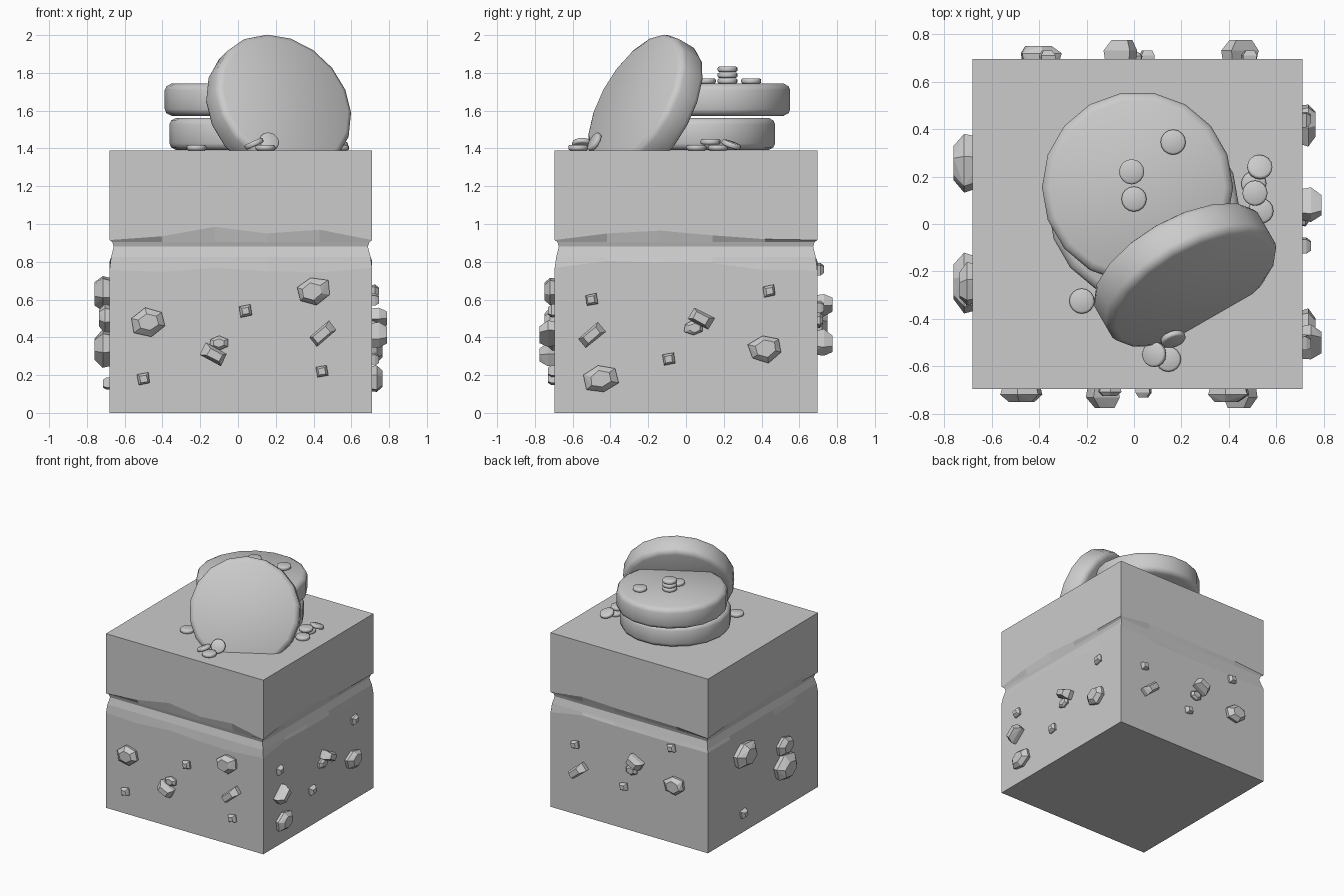
import bpy, bmesh, random
from math import cos, sin, pi, radians
from mathutils import Matrix, Vector

if "Cube" in bpy.data.objects:
    bpy.data.objects.remove(bpy.data.objects["Cube"])

random.seed(4)
CX, HALF, TOP = 0.015, 0.695, 1.39
UP = Vector((0, 0, 1))


def finish(name, bm, smooth=None):
    bmesh.ops.recalc_face_normals(bm, faces=bm.faces)
    me = bpy.data.meshes.new(name)
    bm.to_mesh(me)
    bm.free()
    ob = bpy.data.objects.new(name, me)
    bpy.context.collection.objects.link(ob)
    if smooth:
        bpy.ops.object.select_all(action='DESELECT')
        ob.select_set(True)
        bpy.context.view_layer.objects.active = ob
        bpy.ops.object.shade_smooth_by_angle(angle=radians(smooth))
    return ob


def bridge(bm, a, b):
    for k in range(len(a)):
        j = (k + 1) % len(a)
        bm.faces.new((a[k], a[j], b[j], b[k]))


# four side frames: u to the viewer's right, n outward
SIDES = {}
for i, side in enumerate(("front", "right", "back", "left")):
    t = i * pi / 2
    SIDES[side] = (Vector((cos(t), sin(t), 0)), Vector((sin(t), -cos(t), 0)))

# block: one loft with a shallow ragged groove all round
PEAKS = {"front": (.935, .985, .95, .97), "right": (.95, .965, .94, .92)}
cols = []
for side, (u, n) in SIDES.items():
    peaks = PEAKS.get(side) or [random.uniform(.93, .97) for _ in range(4)]
    for k, zt in enumerate((.915, *peaks)):
        p = u * HALF * (k * .4 - 1) + n * HALF + Vector((CX, 0, 0))
        inward = u - n if k == 0 else -n
        low = random.uniform(.74, .81)
        cols.append([p + inward * d + UP * z for d, z in (
            (0, 0), (0, low), (.008, .825), (.022, .88), (.014, .905), (0, zt), (0, TOP))])
bm = bmesh.new()
rings = [[bm.verts.new(v) for v in ring] for ring in zip(*cols)]
for a, b in zip(rings, rings[1:]):
    bridge(bm, a, b)
bm.faces.new(rings[0])
bm.faces.new(rings[-1])
finish("layered_block", bm)

# stone kinds: width, height, depth out, tilt, corners
KINDS = {
    "boulder": (.19, .15, .055, 12, 6),
    "slab": (.2, .095, .08, 40, 4),
    "wedge": (.175, .1, .08, -28, 4),
    "pebble": (.11, .08, .03, 0, 6),
    "chip": (.085, .08, .036, 10, 4),
    "rock": (.26, .2, .08, 15, 6),
}


def stone(name, side, kind, a, z):
    """Faceted stone half buried in a side."""
    u, n = SIDES[side]
    w, h, out, ang, sides = KINDS[kind]
    origin = u * a + n * HALF + UP * z + Vector((CX if n.x else 0, 0, 0))
    r = radians(ang)
    shift = random.uniform(-.1, .1)
    bm = bmesh.new()
    for d, s in ((-.05, .8), (out * .45, 1), (out, .6)):
        for k in range(sides):
            t = 2 * pi * (k + .5) / sides
            q = s * random.uniform(.93, 1.07)
            x = w / 2 * (cos(t) * q + (shift if d == out else 0))
            y = h / 2 * sin(t) * q
            bm.verts.new(origin + u * (x * cos(r) - y * sin(r))
                         + UP * (x * sin(r) + y * cos(r)) + n * d)
    bmesh.ops.convex_hull(bm, input=bm.verts)
    finish(name, bm)


# stones on each side, by kind: centres (u, z)
def scatter(side, **groups):
    for kind, spots in groups.items():
        for i, (a, z) in enumerate(spots):
            stone(f"{side}_{kind}_{i + 1}", side, kind, a, z)


scatter("front", boulder=[(-.475, .48), (.4, .645)], slab=[(.45, .42)], wedge=[(-.13, .31)],
        pebble=[(-.1, .37)], chip=[(.04, .54), (.445, .22), (-.5, .18)])
scatter("right", boulder=[(-.45, .18), (.42, .34)], slab=[(-.5, .41)], wedge=[(.08, .5)],
        pebble=[(.04, .45)], chip=[(-.5, .6), (-.09, .285), (.44, .645)])
scatter("back", boulder=[(.41, .47)], slab=[(-.43, .37)], wedge=[(.07, .57)],
        pebble=[(.03, .49)], chip=[(-.47, .56), (-.04, .34), (.38, .76)])
scatter("left", rock=[(-.26, .63), (.25, .34)], boulder=[(.25, .5)], chip=[(-.26, .155)])


def disc(name, loc, axis, r, t, bev, seg):
    """Round disc with rounded rim, standing along any axis."""
    m = Matrix.Translation(loc) @ UP.rotation_difference(Vector(axis)).to_matrix().to_4x4()
    bm = bmesh.new()
    half = [(r, t / 2 - bev), (r - bev * .25, t / 2 - bev * .4), (r - bev, t / 2)]
    prof = [(q, -z) for q, z in reversed(half)] + half
    rings = [[bm.verts.new(m @ Vector((q * cos(2 * pi * k / seg), q * sin(2 * pi * k / seg), z)))
              for k in range(seg)] for q, z in prof]
    for a, b in zip(rings, rings[1:]):
        bridge(bm, a, b)
    bm.faces.new(rings[0])
    bm.faces.new(rings[-1])
    finish(name, bm, 50)


# two stacked large discs and one leaning on them
for name, loc, axis in (("lower_disc", (.04, .075, 1.477), UP),
                        ("upper_disc", (.015, .155, 1.658), UP),
                        ("leaning_disc", (.215, -.215, 1.618), (.445, -.775, .45))):
    disc(name, loc, axis, .403, .17, .035, 18)


def crumb(name, x, y, z, axis=UP):
    disc(name, (x, y, z), axis, .053, .028, .009, 16)


# crumbs on the disc stack
for i in range(3):
    crumb(f"piled_crumb_{i + 1}", -.01, .22, 1.757 + .031 * i)
crumb("stack_crumb_back", .165, .345, 1.757)
crumb("stack_crumb_front", 0, .105, 1.757)

# crumbs lying flat on the block, then tilted ones resting on them
for i, (x, y) in enumerate([(-.22, -.325), (.145, -.57), (.535, .055), (.505, .17)]):
    crumb(f"flat_crumb_{i + 1}", x, y, TOP + .014)
crumb("tilted_crumb_left", .085, -.55, 1.425, (-.45, 0, 1))
crumb("tilted_crumb_upright", .165, -.485, 1.435, (.3, -.85, .5))
crumb("tilted_crumb_right", .51, .13, 1.435)
crumb("tilted_crumb_back", .53, .24, 1.42, (.1, .35, 1))
